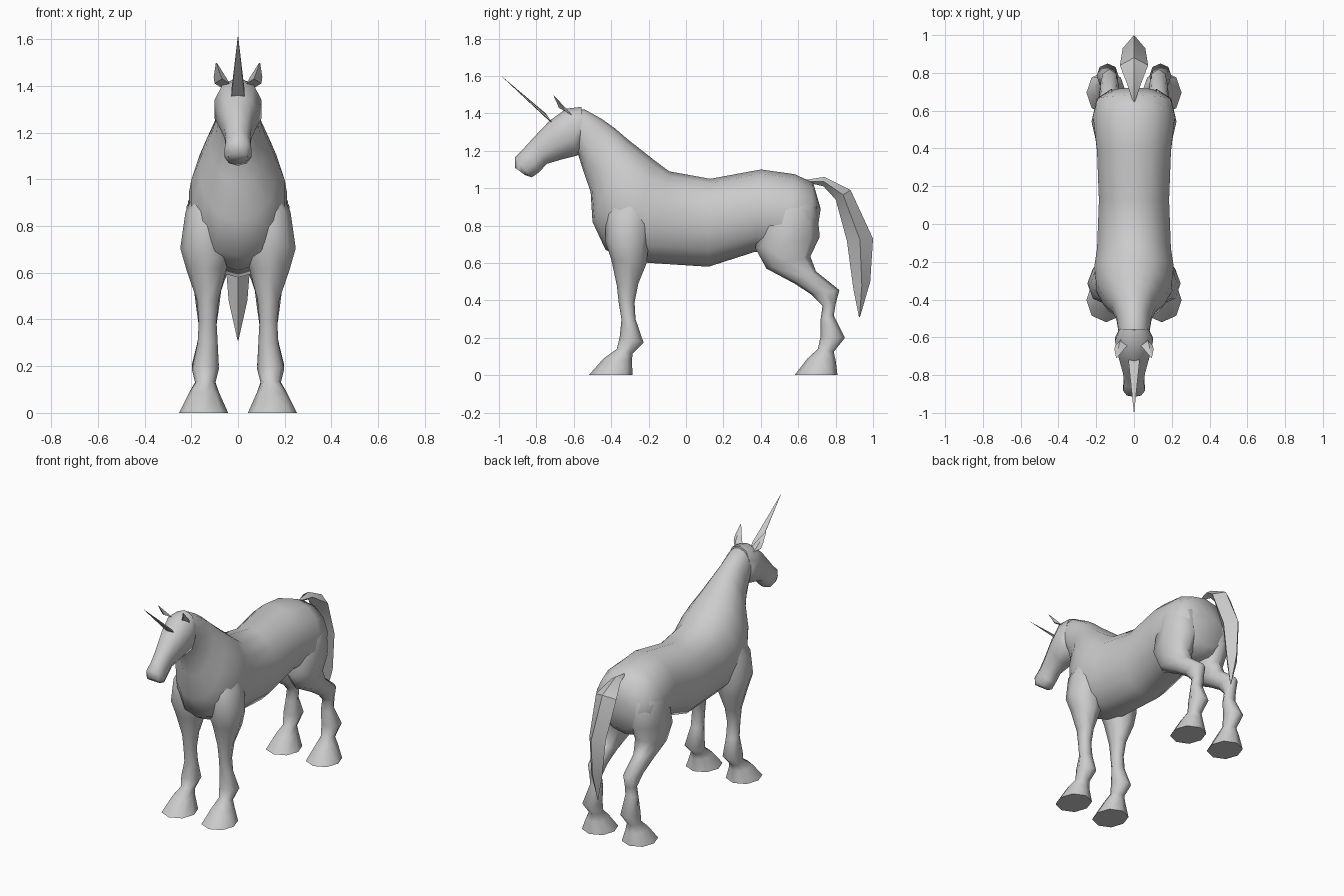
import bpy, bmesh, math
from mathutils import Vector

grey = bpy.data.materials.new("plain grey")
grey.diffuse_color = (0.6, 0.6, 0.6, 1)


def loft(name, rings, sides, mirror=False, angle=60, power=0.9):
    """Skin rings given as (y1, z1, y2, z2, half_width, centre_x)."""
    bm = bmesh.new()
    loops = []
    for ring in rings:
        y1, z1, y2, z2, w = ring[:5]
        x = ring[5] if len(ring) > 5 else 0
        a, b = Vector((x, y1, z1)), Vector((x, y2, z2))
        mid, half = (a + b) / 2, (a - b) / 2
        loop = []
        for k in range(sides):
            t = 2 * math.pi * k / sides
            c, s = math.cos(t), math.sin(t)
            s = math.copysign(abs(s) ** power, s)
            loop.append(bm.verts.new(mid + half * c + Vector((w * s, 0, 0))))
        loops.append(loop)
    for p, q in zip(loops, loops[1:]):
        for k in range(sides):
            j = (k + 1) % sides
            bm.faces.new((p[k], p[j], q[j], q[k]))
    bm.faces.new(loops[0])
    bm.faces.new(loops[-1])
    if mirror:
        dup = bmesh.ops.duplicate(bm, geom=bm.verts[:] + bm.edges[:] + bm.faces[:])
        for v in dup["geom"]:
            if isinstance(v, bmesh.types.BMVert):
                v.co.x *= -1
    bmesh.ops.recalc_face_normals(bm, faces=bm.faces[:])
    me = bpy.data.meshes.new(name)
    bm.to_mesh(me)
    bm.free()
    me.materials.append(grey)
    ob = bpy.data.objects.new(name, me)
    bpy.context.collection.objects.link(ob)
    bpy.ops.object.select_all(action='DESELECT')
    ob.select_set(True)
    bpy.context.view_layer.objects.active = ob
    bpy.ops.object.shade_smooth_by_angle(angle=math.radians(angle))
    return ob


# Torso and neck, rump to poll
loft("body", [
    (.72, .89, .69, .69, .12),
    (.68, 1.03, .64, .64, .20),
    (.58, 1.075, .52, .63, .22),
    (.40, 1.10, .37, .66, .20),
    (.13, 1.05, .12, .58, .19),
    (-.09, 1.09, -.19, .60, .20),
    (-.17, 1.15, -.31, .61, .215),
    (-.24, 1.205, -.43, .67, .205),
    (-.31, 1.26, -.50, .82, .165),
    (-.38, 1.32, -.51, .98, .12),
    (-.45, 1.37, -.545, 1.08, .095),
    (-.54, 1.42, -.58, 1.19, .085),
    (-.62, 1.42, -.61, 1.22, .075)], 14)

# Head, poll to muzzle
loft("head", [
    (-.56, 1.435, -.55, 1.21, .08),
    (-.64, 1.425, -.58, 1.175, .105),
    (-.73, 1.36, -.66, 1.155, .085),
    (-.82, 1.265, -.745, 1.13, .06),
    (-.87, 1.21, -.785, 1.085, .055),
    (-.915, 1.165, -.825, 1.058, .06),
    (-.915, 1.11, -.86, 1.07, .045)], 10, power=.8)

# Horn
loft("horn", [
    (-.75, 1.40, -.70, 1.33, .032),
    (-1.0, 1.611, -.998, 1.609, .001)], 6, angle=30)

# Ears
loft("ears", [
    (-.68, 1.43, -.61, 1.39, .032, .068),
    (-.69, 1.455, -.635, 1.42, .026, .078),
    (-.71, 1.498, -.705, 1.494, .003, .092)], 4, True, 30)

# Front legs, shoulder to hoof
loft("front_legs", [
    (-.36, 1.0, -.20, 1.0, .05, .11),
    (-.43, .86, -.18, .86, .095, .13),
    (-.43, .71, -.20, .70, .112, .135),
    (-.40, .62, -.21, .60, .085, .135),
    (-.37, .48, -.255, .49, .047, .13),
    (-.36, .39, -.275, .39, .038, .13),
    (-.345, .30, -.27, .30, .043, .13),
    (-.355, .20, -.227, .175, .058, .14),
    (-.37, .14, -.285, .115, .043, .14),
    (-.44, .09, -.29, .08, .065, .145),
    (-.52, 0, -.285, 0, .105, .147)], 8, True)

# Hind legs, thigh to hoof
loft("hind_legs", [
    (.47, 1.0, .64, 1.0, .06, .10),
    (.42, .87, .70, .90, .10, .12),
    (.37, .68, .715, .74, .105, .12),
    (.43, .57, .665, .635, .08, .125),
    (.58, .49, .695, .555, .058, .13),
    (.665, .435, .82, .455, .048, .13),
    (.73, .37, .80, .38, .038, .13),
    (.72, .30, .79, .32, .042, .13),
    (.72, .21, .85, .20, .058, .14),
    (.705, .14, .79, .125, .043, .14),
    (.65, .09, .80, .08, .065, .145),
    (.58, 0, .81, 0, .105, .147)], 8, True)

# Tail with a diamond section
loft("tail", [
    (.64, 1.045, .65, 1.03, .005),
    (.74, 1.06, .735, 1.01, .035),
    (.88, .99, .80, .94, .075),
    (1.0, .73, .86, .72, .06),
    (.985, .50, .895, .46, .04),
    (.93, .31, .925, .311, .002)], 4, angle=35)
